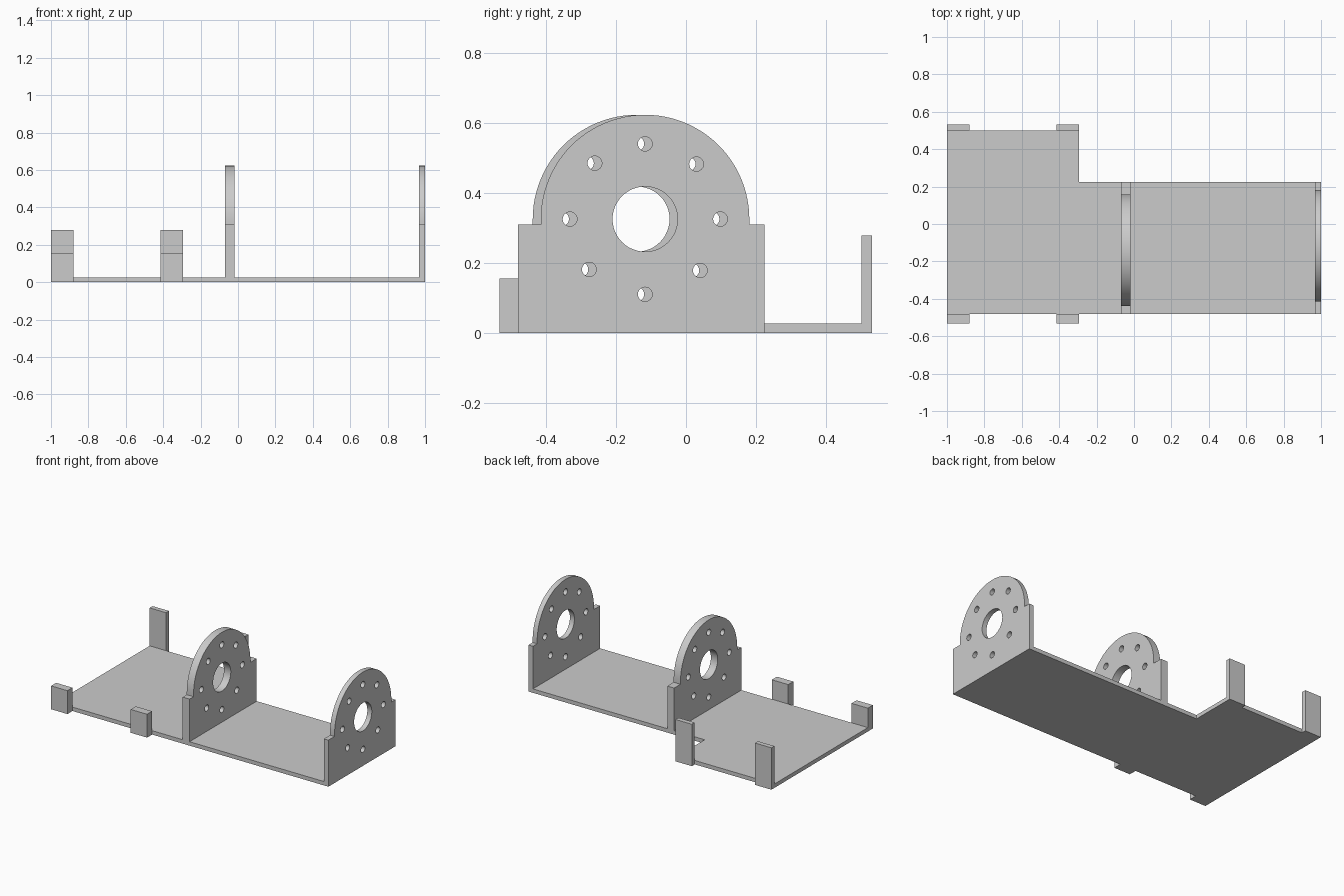
import bpy, bmesh
from math import sin, cos, pi, radians
from mathutils import Matrix

if "Cube" in bpy.data.objects:
    bpy.data.objects.remove(bpy.data.objects["Cube"])

# Single plain grey
grey = bpy.data.materials.new("plain_grey")
grey.use_nodes = True
grey.diffuse_color = (0.6, 0.6, 0.6, 1)
grey.node_tree.nodes["Principled BSDF"].inputs["Base Color"].default_value = grey.diffuse_color

FRONT, STEP, BACK = -0.48, 0.225, 0.501
THICK = 0.026
TO_YZ = Matrix(((0, 0, 1, 0), (1, 0, 0, 0), (0, 1, 0, 0), (0, 0, 0, 1)))


def circle(cx, cy, r, n=48, start=0, sweep=2 * pi, closed=True):
    count = n if closed else n + 1
    return [(cx + r * cos(start + sweep * i / n), cy + r * sin(start + sweep * i / n))
            for i in range(count)]


def sheet(name, loops, depth, matrix):
    """Extrude an outline with holes from local z = 0 to depth."""
    curve = bpy.data.curves.new(name + "_outline", 'CURVE')
    curve.dimensions = '2D'
    curve.fill_mode = 'BOTH'
    curve.extrude = depth / 2
    for pts in loops:
        s = curve.splines.new('POLY')
        s.points.add(len(pts) - 1)
        for p, (u, v) in zip(s.points, pts):
            p.co = (u, v, 0, 1)
        s.use_cyclic_u = True
    temp = bpy.data.objects.new(name + "_temp", curve)
    bpy.context.collection.objects.link(temp)
    deps = bpy.context.evaluated_depsgraph_get()
    mesh = bpy.data.meshes.new_from_object(temp.evaluated_get(deps))
    bpy.data.objects.remove(temp)
    bpy.data.curves.remove(curve)
    mesh.transform(matrix @ Matrix.Translation((0, 0, depth / 2)))
    bm = bmesh.new()
    bm.from_mesh(mesh)
    bmesh.ops.remove_doubles(bm, verts=bm.verts, dist=1e-5)
    bmesh.ops.recalc_face_normals(bm, faces=bm.faces)
    bm.to_mesh(mesh)
    bm.free()
    mesh.name = name
    mesh.materials.clear()
    mesh.materials.append(grey)
    obj = bpy.data.objects.new(name, mesh)
    bpy.context.collection.objects.link(obj)
    bpy.ops.object.select_all(action='DESELECT')
    obj.select_set(True)
    bpy.context.view_layer.objects.active = obj
    bpy.ops.object.shade_smooth_by_angle(angle=radians(30))
    return obj


def box(name, x0, x1, y0, y1, height):
    return sheet(name, [[(x0, y0), (x1, y0), (x1, y1), (x0, y1)]], height, Matrix())


# Stepped base: wide on one end, narrow on the other
sheet("base_plate", [[(-1, FRONT), (1, FRONT), (1, STEP), (-0.295, STEP),
                      (-0.295, BACK), (-1, BACK)]], THICK, Matrix())


# Upright flanges: shoulders, rounded head, bore and ring of bolt holes
def flange(name, x0, x1, cy):
    cz, r, shoulder = 0.325, 0.298, 0.309
    outline = [(FRONT, THICK), (STEP, THICK), (STEP, shoulder), (cy + r, shoulder)]
    outline += circle(cy, cz, r, sweep=pi, closed=False)
    outline += [(cy - r, shoulder), (FRONT, shoulder)]
    loops = [outline, circle(cy, cz, 0.093)]
    for deg in (0, 47, 90, 132, 180, 222, 270, 317):
        a = radians(deg)
        loops.append(circle(cy + 0.215 * cos(a), cz + 0.215 * sin(a), 0.0205, 24))
    sheet(name, loops, x1 - x0, Matrix.Translation((x0, 0, 0)) @ TO_YZ)


flange("middle_flange", -0.07, -0.02, -0.14)
flange("end_flange", 0.967, 1, -0.117)

# Tabs along the wide end: short thick in front, tall thin behind
for side, x0 in (("outer", -1), ("inner", -0.415)):
    box("front_tab_" + side, x0, x0 + 0.12, -0.533, FRONT, 0.155)
    box("rear_tab_" + side, x0, x0 + 0.12, BACK, 0.532, 0.278)
